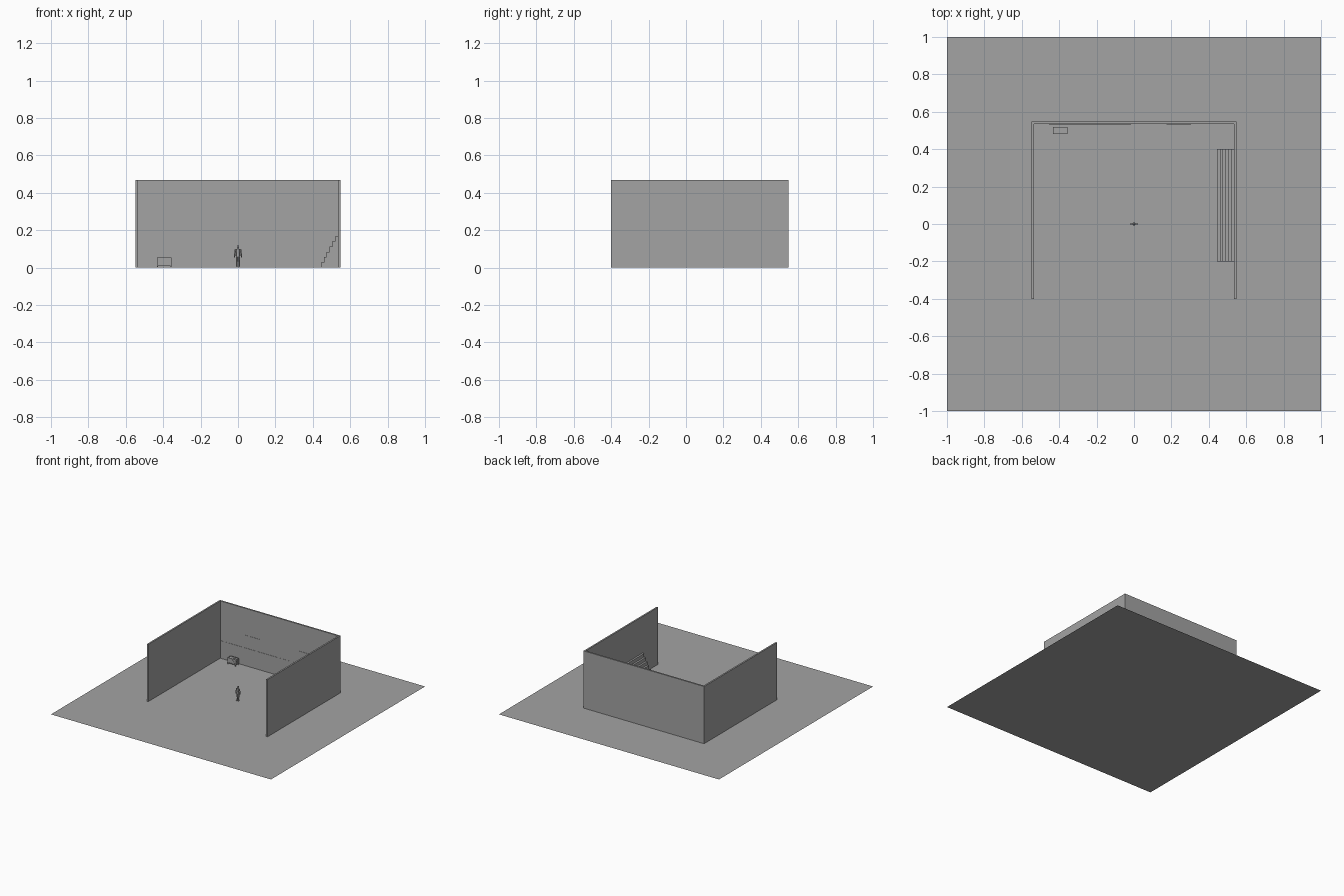
import bpy
import math
from mathutils import Vector

cube = bpy.data.objects.get("Cube")
if cube:
    bpy.data.objects.remove(cube, do_unlink=True)

grey = bpy.data.materials.new("plain grey")
grey.use_nodes = True
colour = (0.367, 0.367, 0.367, 1)
grey.diffuse_color = colour
grey.node_tree.nodes["Principled BSDF"].inputs["Base Color"].default_value = colour


def finish(name):
    ob = bpy.context.object
    ob.name = name
    ob.data.materials.append(grey)
    return ob


def box(name, low, high):
    low, high = Vector(low), Vector(high)
    bpy.ops.mesh.primitive_cube_add(size=1, location=(low + high) / 2)
    ob = finish(name)
    ob.scale = high - low
    return ob


def bar(name, a, b, thick):
    """Square bar from a to b."""
    a, b = Vector(a), Vector(b)
    bpy.ops.mesh.primitive_cube_add(size=1, location=(a + b) / 2)
    ob = finish(name)
    ob.scale = (thick, thick, (b - a).length)
    ob.rotation_euler = (b - a).to_track_quat("Z", "Y").to_euler()
    return ob


def limb(name, a, b, r1, r2, flat=1.0):
    """Tapered eight-sided limb from a to b."""
    a, b = Vector(a), Vector(b)
    bpy.ops.mesh.primitive_cone_add(vertices=8, radius1=r1, radius2=r2,
                                    depth=(b - a).length, location=(a + b) / 2)
    ob = finish(name)
    ob.rotation_euler = (0, math.atan2(b.x - a.x, b.z - a.z), 0)
    ob.scale.y = flat
    bpy.ops.object.shade_smooth_by_angle()
    return ob


# Ground and open-fronted walls
bpy.ops.mesh.primitive_plane_add(size=2)
finish("ground")
OUT, IN, TOP = 0.548, 0.535, 0.47
box("back_wall", (-OUT, IN, 0), (OUT, OUT, TOP))
for side, s in (("left", 1), ("right", -1)):
    x0, x1 = sorted((s * IN, s * OUT))
    box(side + "_wall", (x0, -0.4, 0), (x1, IN, TOP))

# Low lining and thin plates on the back wall
box("wall_lining", (-IN, IN - 0.001, 0), (IN, IN, 0.145))
box("lining_panel", (-0.454, IN - 0.002, 0), (-0.015, IN, 0.145))
for side, x in (("right", -0.245), ("left", 0.24)):
    box(side + "_wall_plate", (x - 0.065, IN - 0.002, 0.235), (x + 0.065, IN, 0.25))

# Stepped seating along the left wall
STEPS, RISE, RUN = 6, 0.0283, 0.0152
for i in range(STEPS):
    box(f"step_{i + 1}", (0.444 + i * RUN, -0.2, i * RISE), (IN, 0.4, (i + 1) * RISE))

# Braced crate on short feet
x0, x1, y0, y1, z0, z1 = -0.431, -0.359, 0.483, 0.517, 0.012, 0.051
T = 0.005
xm = (x0 + x1) / 2
box("crate_body", (x0, y0, z0), (x1, y1, z1))
for x in (x0, x1):
    for y in (y0, y1):
        bar("crate_post", (x, y, 0), (x, y, z1), T)
    for z in (z0, z1):
        bar("crate_end_rail", (x, y0, z), (x, y1, z), T)
    bar("crate_end_brace", (x, y0, z0), (x, y1, z1), T * 0.7)
for y in (y0, y1):
    for z in (z0, z1):
        bar("crate_long_rail", (x0, y, z), (x1, y, z), T)
    for a, b in ((x0, xm), (x1, xm)):
        bar("crate_side_brace", (a, y, z0), (b, y, z1), T * 0.7)
for a, b in ((x0, xm), (xm, x1)):
    bar("crate_top_brace", (a, y0, z1), (b, y1, z1), T * 0.7)
    bar("crate_top_brace", (a, y1, z1), (b, y0, z1), T * 0.7)

# Standing figure
bpy.ops.mesh.primitive_uv_sphere_add(segments=12, ring_count=8, radius=0.008,
                                     location=(0, 0, 0.111))
head = finish("head")
head.scale = (0.8, 0.95, 1.1)
bpy.ops.object.shade_smooth_by_angle()
limb("neck", (0, 0, 0.096), (0, 0, 0.106), 0.0035, 0.003)
limb("chest", (0, 0, 0.076), (0, 0, 0.099), 0.0105, 0.0135, 0.58)
limb("hips", (0, 0, 0.056), (0, 0, 0.076), 0.0115, 0.0105, 0.65)
for side, s in (("left", 1), ("right", -1)):
    limb(side + "_upper_arm", (s * 0.014, 0, 0.097), (s * 0.0165, 0, 0.076), 0.0045, 0.0036)
    limb(side + "_forearm", (s * 0.0165, 0, 0.076), (s * 0.0185, 0, 0.054), 0.0036, 0.0025)
    limb(side + "_thigh", (s * 0.0055, 0, 0.06), (s * 0.006, 0, 0.031), 0.006, 0.0045)
    limb(side + "_shin", (s * 0.006, 0, 0.031), (s * 0.0065, 0, 0.004), 0.0047, 0.003)
    x = s * 0.0065
    box(side + "_foot", (x - 0.0035, -0.011, 0), (x + 0.0035, 0.005, 0.005))
